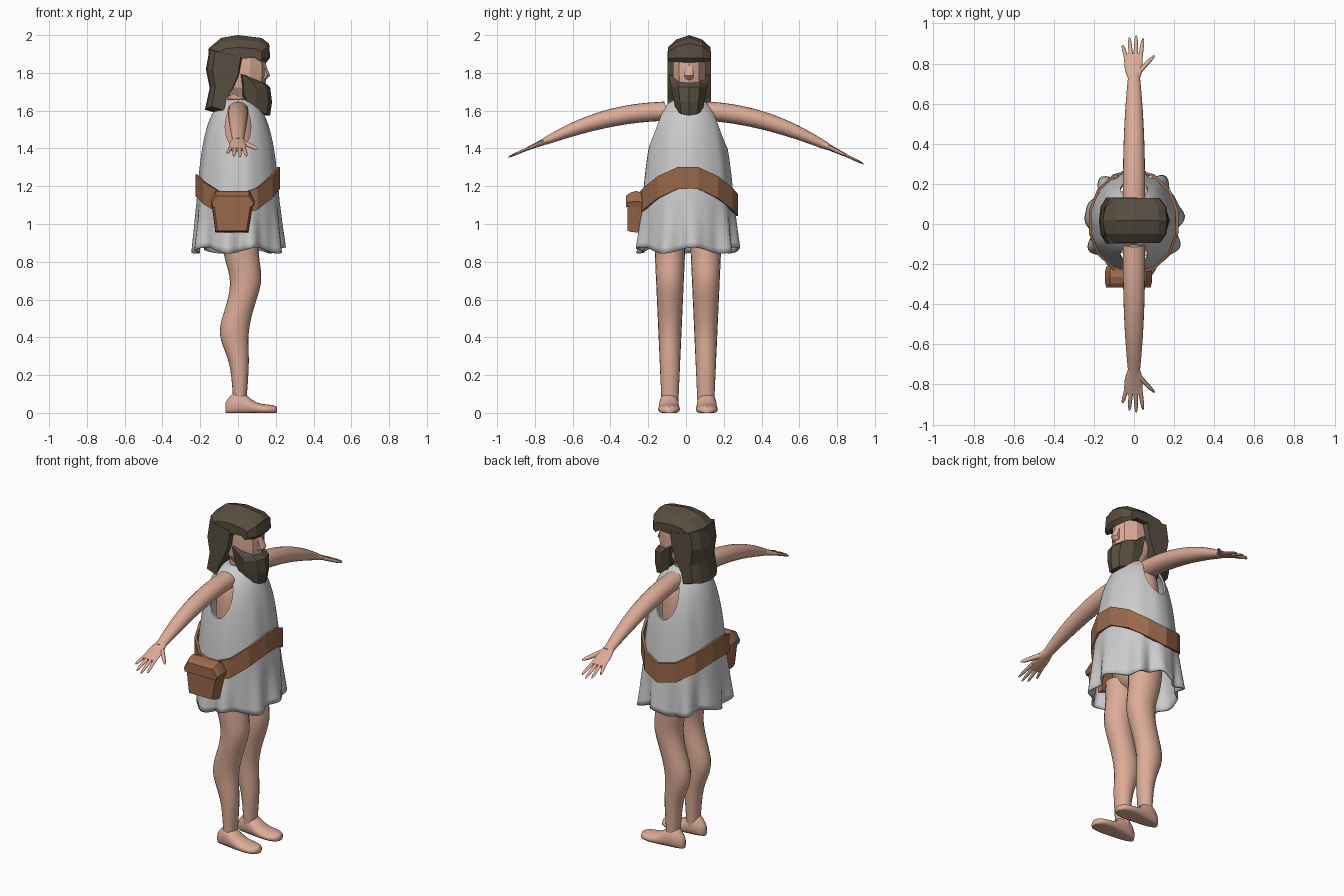
import bpy, bmesh
from math import sin, cos, pi, tau, exp, sqrt
from mathutils import Vector

cube = bpy.data.objects.get("Cube")
if cube:
    bpy.data.objects.remove(cube, do_unlink=True)


def material(name, *rgb):
    mat = bpy.data.materials.new(name)
    mat.use_nodes = True
    mat.diffuse_color = (*rgb, 1)
    bsdf = next(node for node in mat.node_tree.nodes if node.type == 'BSDF_PRINCIPLED')
    bsdf.inputs["Base Color"].default_value = (*rgb, 1)
    bsdf.inputs["Roughness"].default_value = .8
    return mat


SKIN = material("skin", .72, .41, .31)
HAIR = material("dark brown hair", .095, .075, .05)
CLOTH = material("pale grey cloth", .6, .6, .6)
LEATHER = material("brown leather", .32, .14, .07)
BODY_Y = .01
HEAD_Y = .017


def bridge(name, rings, mat, smooth=True, caps=True, closed=False):
    """Join closed rings of points into one surface."""
    bm = bmesh.new()
    rows = [[bm.verts.new(point) for point in ring] for ring in rings]
    count = len(rows[0])
    following = rows[1:] + rows[:1] if closed else rows[1:]
    for row, after in zip(rows, following):
        for i in range(count):
            j = (i + 1) % count
            bm.faces.new((row[i], row[j], after[j], after[i]))
    if caps:
        bm.faces.new(rows[0])
        bm.faces.new(rows[-1])
    bmesh.ops.recalc_face_normals(bm, faces=bm.faces)
    mesh = bpy.data.meshes.new(name)
    bm.to_mesh(mesh)
    bm.free()
    mesh.materials.append(mat)
    obj = bpy.data.objects.new(name, mesh)
    bpy.context.collection.objects.link(obj)
    if smooth:
        bpy.ops.object.select_all(action='DESELECT')
        obj.select_set(True)
        bpy.context.view_layer.objects.active = obj
        bpy.ops.object.shade_smooth_by_angle(angle=1)
    return obj


def ellipse(centre, across, along, sides):
    centre, across, along = Vector(centre), Vector(across), Vector(along)
    angles = [tau * i / sides for i in range(sides)]
    return [centre + across * cos(a) + along * sin(a) for a in angles]


def tube(name, section, steps, mat=SKIN, sides=20, smooth=True):
    """Sweep an ellipse; section(t) gives its centre and two half axes."""
    rings = [ellipse(*section(i / steps), sides) for i in range(steps + 1)]
    return bridge(name, rings, mat, smooth)


def slab(name, profile, pivot, half_width, narrow, drop, mat, centre_y, taper=0):
    """Faceted block: a side profile that shrinks toward both outer sides."""
    px, pz = pivot
    low = min(z for x, z in profile)
    high = max(z for x, z in profile)
    rings = []
    for t in (-1, -.6, 0, .6, 1):
        scale_x = 1 - narrow * abs(t) ** 3
        scale_z = 1 - drop * t * t
        ring = []
        for x, z in profile:
            width = half_width * (1 - taper * (high - z) / (high - low))
            ring.append(Vector((px + (x - px) * scale_x, centre_y + t * width,
                                pz + (z - pz) * scale_z)))
        rings.append(ring)
    return bridge(name, rings, mat, smooth=False)


def bump(value, centre, spread):
    return exp(-((value - centre) / spread) ** 2)


def dome(t, power):
    return sqrt(max(0, 1 - abs(t) ** power))


# Legs with calf and knee, and flat-soled feet
def build_leg(side, label):
    centre_y = BODY_Y + side * .095

    def leg_section(t):
        z = .04 + .91 * t
        calf = bump(z, .42, .12)
        centre = (.01 - .03 * calf + .03 * bump(z, .7, .12), centre_y, z)
        return centre, (.03 + .075 * z + .015 * calf, 0, 0), (0, .042 + .045 * z, 0)

    tube(label + "_leg", leg_section, 24)

    foot = []
    for i in range(1, 16):
        t = (1 - cos(pi * i / 16)) / 2
        x = .28 * t - .07
        rounding = dome(2 * t - 1, 4)
        width = (.045 + .02 * t) * rounding
        height = (.045 + .075 * bump(x, 0, .07)) * (.6 + .4 * rounding)
        ring = ellipse((x, centre_y + side * .005, height * .4),
                       (0, width, 0), (0, 0, height * .6), 20)
        for point in ring:
            point.z = max(point.z, 0)
        foot.append(ring)
    bridge(label + "_foot", foot, SKIN)


# Arms, palms and fingers, drooping outward
def build_arm(side, label, lift):
    def limb_point(x, y):
        bend = min(y, .68) - .03
        z = 1.6 - .37 * bend ** 2 - .48 * max(0, y - .68)
        return Vector((x, side * y, z + lift * max(0, y - .15)))

    def arm_section(t):
        y = .1 + .65 * t
        thick = .05 * (1 - 1.5 * y ** 3)
        return (limb_point(0, y), (.056 * (1 - 1.2 * y ** 3), 0, 0),
                (0, side * thick * .3, thick))

    def palm_section(t):
        width = .028 + .018 * sin(pi * min(t, .6) / 1.2)
        return (limb_point(-.004 * t, .72 + .13 * t), (width, 0, 0),
                (0, 0, .021 - .012 * t))

    def digit(name, root, tip, radius):
        def section(t):
            size = radius * (1 - .3 * t) * dome(t * .97, 8)
            x, y = root[0] + (tip[0] - root[0]) * t, root[1] + (tip[1] - root[1]) * t
            return limb_point(x, y), (size, 0, 0), (0, 0, size * .8)
        tube(name, section, 6, sides=8)

    tube(label + "_arm", arm_section, 16)
    tube(label + "_palm", palm_section, 8)
    for k, finger in enumerate(("little", "ring", "middle", "index")):
        reach = .94 - .013 * (k - 1.9) ** 2
        digit(f"{label}_{finger}_finger", (.022 * k - .036, .82),
              (.034 * k - .057, reach), .012)
    digit(label + "_thumb", (.015, .75), (.1, .84), .018)


for side, label, lift in ((1, "left", 0), (-1, "right", .045)):
    build_leg(side, label)
    build_arm(side, label, lift)


# Torso, neck and head
def torso_section(t):
    t = 1.96 * t - .98
    size = dome(t, 6)
    return (0, BODY_Y, 1.26 + .39 * t), (.11 * size, 0, 0), (0, .155 * size, 0)


def neck_section(t):
    return (0, HEAD_Y, 1.6 + .16 * t), (.055, 0, 0), (0, .055, 0)


def head_section(t):
    t = 1.8 * t - .9
    size = dome(t, 4)
    return (.025, HEAD_Y, 1.81 + .16 * t), (.125 * size, 0, 0), (0, .09 * size, 0)


tube("torso", torso_section, 24)
tube("neck", neck_section, 2)
tube("head", head_section, 5, sides=10, smooth=False)


# Tunic: a bell shape that closes over the shoulders, with pleats at the hem
def tunic_point(angle, z, grow=1, pleats=1):
    u = (z - .86) / .8
    shape = (1 - .25 * u) * (1 - u ** 5) ** .35
    flare = pleats * max(0, (1.12 - z) / .26)
    fade = pleats * min(1, max(0, (1.6 - z) / .2))
    wave = sin(9 * angle) + .5 * sin(14 * angle + 1)
    shape *= grow + (.06 * flare + .008 * fade) * wave
    return Vector((.232 * shape * cos(angle), BODY_Y + .258 * shape * sin(angle),
                   z + .016 * flare * sin(5 * angle + 1)))


levels = [.86 + .8 * (1 - (1 - k / 45) ** 1.7) for k in range(44)]
columns = 112
tunic = bridge("tunic", [[tunic_point(tau * i / columns, z) for i in range(columns)]
                         for z in levels], CLOTH, caps=False)
shell = tunic.modifiers.new("thickness", 'SOLIDIFY')
shell.thickness = .012
shell.offset = 0

# Armholes cut through both sides
cutter = bridge("armhole_cutter", [ellipse((0, y, 1.515), (.068, 0, 0), (0, 0, .118), 32)
                                   for y in (-.5, .5)], CLOTH, smooth=False)
armholes = tunic.modifiers.new("armholes", 'BOOLEAN')
armholes.operation = 'DIFFERENCE'
armholes.solver = 'EXACT'
armholes.object = cutter
bpy.context.view_layer.objects.active = tunic
for modifier in (shell, armholes):
    bpy.ops.object.modifier_apply(modifier=modifier.name)
bpy.data.objects.remove(cutter, do_unlink=True)

# Belt: faceted band, high at front and back, low at the hips
belt = []
for i in range(14):
    angle = tau * (i + .5) / 14
    middle = 1.165 + .065 * cos(2 * angle) + .02 * cos(angle)
    inner = tunic_point(angle, middle, grow=1.055, pleats=0)
    outer = inner + .014 * Vector((cos(angle), sin(angle), 0))
    rise = Vector((0, 0, .058))
    belt.append([inner - rise, outer - rise, outer + rise, inner + rise])
bridge("belt", belt, LEATHER, smooth=False, caps=False, closed=True)

# Pouch with a flap on the right hip
slab("pouch", [(-.12, 1.16), (.06, 1.16), (.08, 1.11), (.055, .955), (-.12, .955),
               (-.14, 1.11)], (-.03, 1.07), .048, .12, .08, LEATHER, -.262)
slab("pouch_flap", [(-.12, 1.175), (.06, 1.175), (.09, 1.12), (.08, 1.09),
                    (-.14, 1.09), (-.145, 1.12)], (-.03, 1.09), .053, .06, .3, LEATHER, -.264)

# Nose, hair cap with fringe, long back hair and tapering beard
slab("nose", [(.11, 1.87), (.14, 1.86), (.17, 1.785), (.15, 1.765), (.11, 1.765)],
     (.12, 1.8), .024, .3, .1, SKIN, HEAD_Y)
slab("hair_cap", [(-.155, 1.86), (-.155, 1.93), (-.09, 1.985), (0, 2), (.125, 1.985),
                  (.165, 1.955), (.17, 1.88), (.15, 1.855), (.115, 1.89), (.02, 1.88)],
     (0, 1.87), .113, .25, .5, HAIR, HEAD_Y)
slab("back_hair", [(-.15, 1.93), (-.17, 1.82), (-.15, 1.72), (-.175, 1.605), (-.09, 1.58),
                   (-.07, 1.65), (-.03, 1.71), (.01, 1.79), (.03, 1.9)],
     (-.03, 1.78), .115, .25, .1, HAIR, HEAD_Y)
slab("beard", [(0, 1.8), (.04, 1.795), (.14, 1.75), (.17, 1.725), (.18, 1.645),
               (.17, 1.575), (.12, 1.575), (.02, 1.68)],
     (.04, 1.72), .108, .6, .15, HAIR, HEAD_Y, taper=.35)
